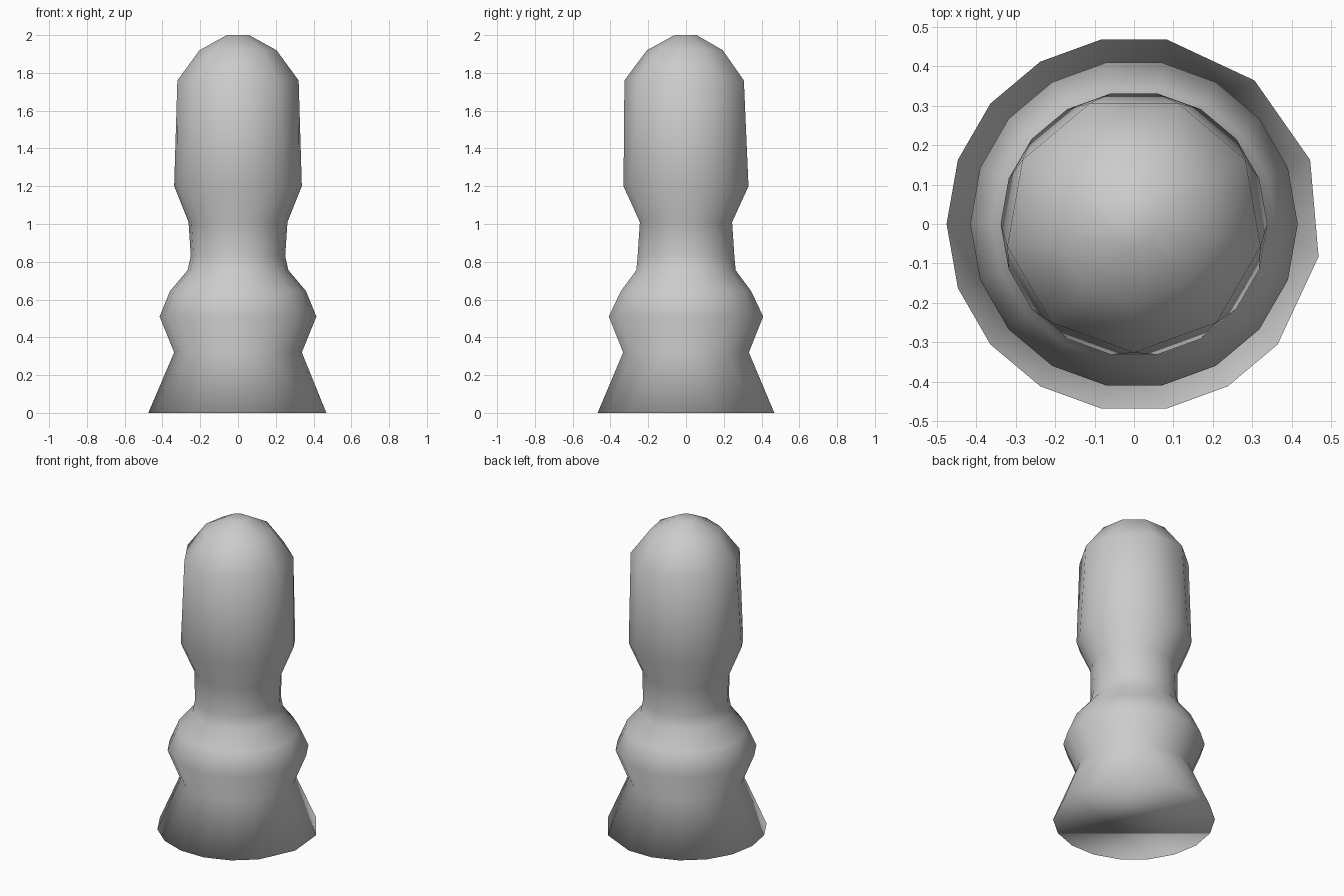
import bpy
import bmesh
from math import cos, sin, radians

if "Cube" in bpy.data.objects:
    bpy.data.objects.remove(bpy.data.objects["Cube"])

grey = bpy.data.materials.new("plain_grey")
grey.use_nodes = True
colour = (0.6, 0.6, 0.6, 1)
grey.diffuse_color = colour
grey.node_tree.nodes["Principled BSDF"].inputs["Base Color"].default_value = colour

# Fine rings below, coarse rings for the rounded head, a few sides lost at the foot
fine = list(range(0, 360, 20))
coarse = list(range(30, 390, 40))
foot = [20, 50] + list(range(80, 340, 20)) + [350]

# height, x radius, y radius, angles
profile = [
    (0.00, 0.475, 0.475, foot),
    (0.32, 0.338, 0.338, fine),
    (0.51, 0.415, 0.415, fine),
    (0.645, 0.36, 0.35, fine),
    (0.755, 0.267, 0.267, fine),
    (0.83, 0.25, 0.26, fine),
    (1.01, 0.262, 0.248, fine),
    (1.20, 0.338, 0.336, fine),
    (1.76, 0.326, 0.326, coarse),
    (1.92, 0.207, 0.207, coarse),
    (2.00, 0.06, 0.06, coarse),
]


def bridge(bm, low, high, low_angles, high_angles):
    """Join two rings whose side counts may differ."""
    n, m = len(low), len(high)
    if low_angles == high_angles:
        for i in range(n):
            j = (i + 1) % n
            bm.faces.new((low[i], low[j], high[j], high[i]))
        return
    a = low_angles + [low_angles[0] + 360]
    b = high_angles + [high_angles[0] + 360]
    i = j = 0
    while i < n or j < m:
        step_low = j == m or (i < n and a[i] + a[i + 1] <= b[j] + b[j + 1])
        if step_low:
            bm.faces.new((low[i], low[(i + 1) % n], high[j % m]))
            i += 1
        else:
            bm.faces.new((low[i % n], high[(j + 1) % m], high[j]))
            j += 1


# Turned body: foot, shoulder, neck and head in one closed skin
bm = bmesh.new()
rings = [[bm.verts.new((rx * cos(radians(t)), ry * sin(radians(t)), z)) for t in angles]
         for z, rx, ry, angles in profile]
for k in range(len(rings) - 1):
    bridge(bm, rings[k], rings[k + 1], profile[k][3], profile[k + 1][3])
bm.faces.new(list(reversed(rings[0])))
bm.faces.new(rings[-1])
bmesh.ops.recalc_face_normals(bm, faces=bm.faces)
for face in bm.faces:
    face.smooth = True

mesh = bpy.data.meshes.new("turned_body")
bm.to_mesh(mesh)
bm.free()
mesh.materials.append(grey)
body = bpy.data.objects.new("turned_body", mesh)
bpy.context.collection.objects.link(body)
